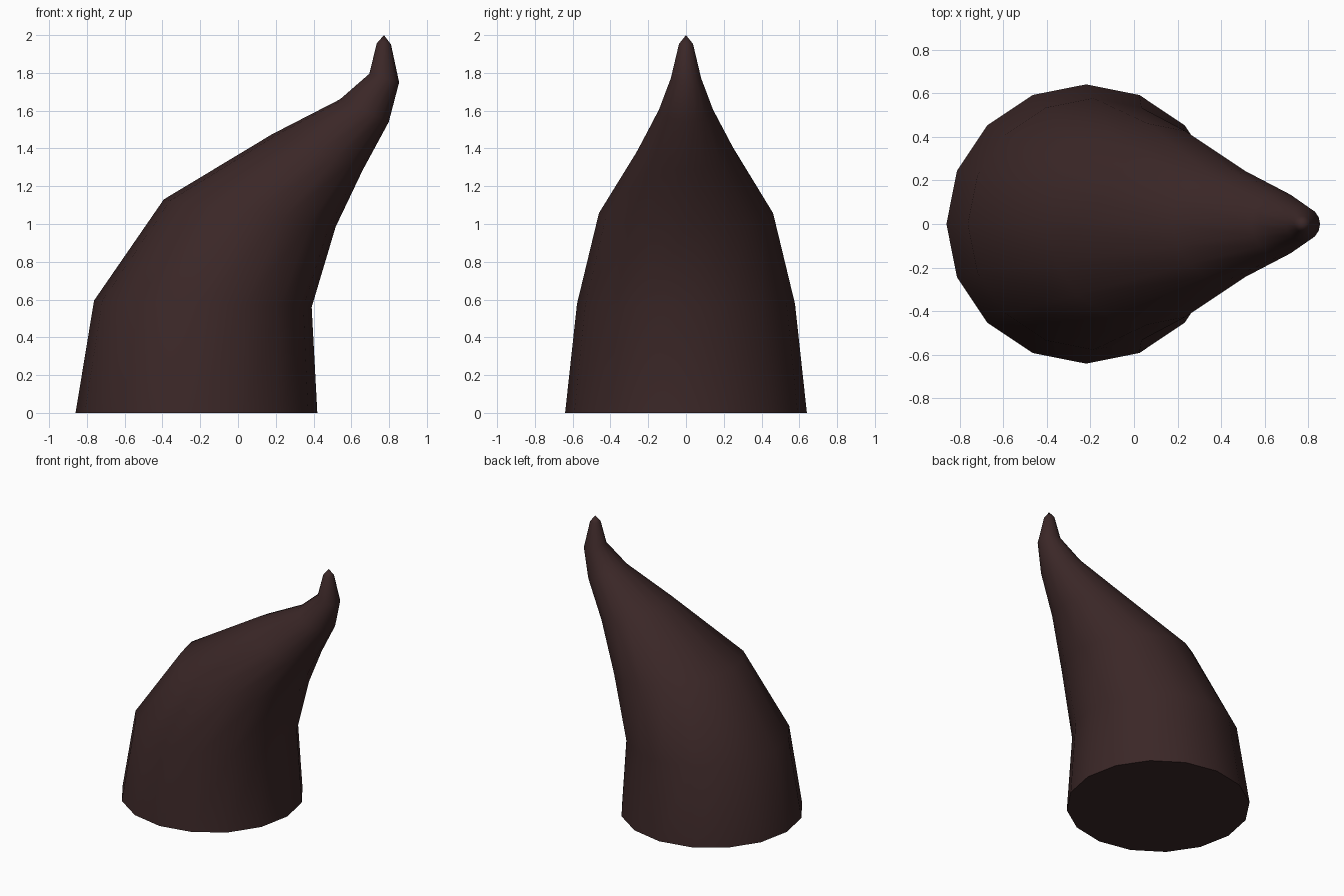
import bpy, bmesh, math

if "Cube" in bpy.data.objects:
    bpy.data.objects.remove(bpy.data.objects["Cube"])

SIDES = 16
# Cross-sections: left x, left z, right x, right z (front view), half depth in y
RINGS = [
    (-0.86, 0.00, 0.42, 0.00, 0.64),
    (-0.762, 0.595, 0.39, 0.56, 0.577),
    (-0.393, 1.13, 0.517, 0.985, 0.461),
    (0.18, 1.475, 0.66, 1.285, 0.262),
    (0.54, 1.66, 0.798, 1.54, 0.145),
    (0.695, 1.795, 0.853, 1.75, 0.08),
    (0.735, 1.957, 0.81, 1.95, 0.037),
]
TIP = (0.773, 0, 2.0)

mat = bpy.data.materials.new("dark brown")
mat.diffuse_color = (0.043, 0.020, 0.020, 1)
mat.use_nodes = True
mat.node_tree.nodes["Principled BSDF"].inputs["Base Color"].default_value = mat.diffuse_color

# Curved horn lofted through tilted elliptical rings
bm = bmesh.new()
loops = []
for lx, lz, rx, rz, ry in RINGS:
    loop = []
    for i in range(SIDES):
        a = math.tau * i / SIDES
        t = 0.5 + 0.5 * math.cos(a)
        loop.append(bm.verts.new((lx + (rx - lx) * t, ry * math.sin(a), lz + (rz - lz) * t)))
    loops.append(loop)
for low, high in zip(loops, loops[1:]):
    for i in range(SIDES):
        j = (i + 1) % SIDES
        bm.faces.new((low[i], low[j], high[j], high[i])).smooth = True

# Pointed tip
tip = bm.verts.new(TIP)
for i in range(SIDES):
    bm.faces.new((loops[-1][i], loops[-1][(i + 1) % SIDES], tip)).smooth = True

# Flat base with a crisp rim
base = bm.faces.new(loops[0][::-1])
for e in base.edges:
    e.smooth = False

mesh = bpy.data.meshes.new("curved_horn")
bm.normal_update()
bm.to_mesh(mesh)
bm.free()
mesh.materials.append(mat)
bpy.context.collection.objects.link(bpy.data.objects.new("curved_horn", mesh))
